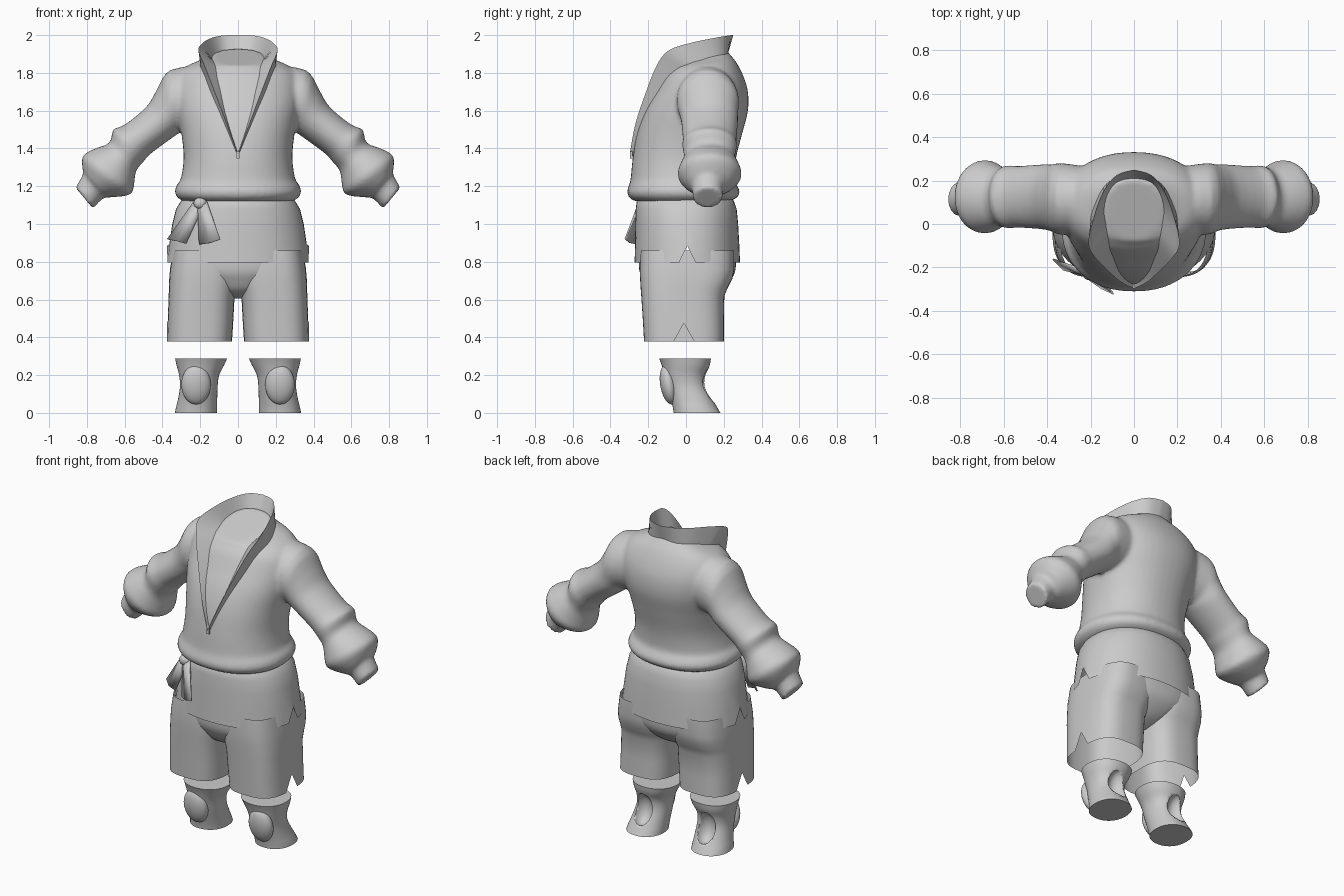
import bpy, bmesh, math
from mathutils import Vector

if "Cube" in bpy.data.objects:
    bpy.data.objects.remove(bpy.data.objects["Cube"])

N = 48


def spline(rows, k=4):
    """Catmull-Rom interpolation between rows of numbers."""
    out = []
    for i in range(len(rows) - 1):
        a, b, c, d = (rows[max(0, min(len(rows) - 1, i + j))] for j in (-1, 0, 1, 2))
        for s in range(k):
            t = s / k
            out.append([0.5 * (2 * q + (r - p) * t + (2 * p - 5 * q + 4 * r - w) * t * t
                               + (3 * q - p - 3 * r + w) * t ** 3)
                        for p, q, r, w in zip(a, b, c, d)])
    return out + [list(rows[-1])]


def ring(z, x0, x1, y0, y1, tilt=0.0, e=2.2):
    """Horizontal superellipse ring, optionally tilted up to the back."""
    pts = []
    for i in range(N):
        a = 2 * math.pi * i / N
        c, s = math.cos(a), math.sin(a)
        u = math.copysign(abs(c) ** (2 / e), c)
        v = math.copysign(abs(s) ** (2 / e), s)
        pts.append(Vector(((x0 + x1) / 2 + u * (x1 - x0) / 2,
                           (y0 + y1) / 2 + v * (y1 - y0) / 2, z + tilt * v)))
    return pts


def loft(bm, rings, cap=True, closed=True):
    vs = [[bm.verts.new(p) for p in r] for r in rings]
    n = len(vs[0])
    for a, b in zip(vs, vs[1:]):
        for i in range(n if closed else n - 1):
            j = (i + 1) % n
            bm.faces.new((a[i], a[j], b[j], b[i]))
    if cap:
        bm.faces.new(vs[0])
        bm.faces.new(vs[-1])


def finish(name, bm, mirror=False, angle=40):
    bmesh.ops.recalc_face_normals(bm, faces=bm.faces)
    me = bpy.data.meshes.new(name)
    bm.to_mesh(me)
    bm.free()
    ob = bpy.data.objects.new(name, me)
    bpy.context.collection.objects.link(ob)
    bpy.ops.object.select_all(action='DESELECT')
    ob.select_set(True)
    bpy.context.view_layer.objects.active = ob
    bpy.ops.object.shade_smooth_by_angle(angle=math.radians(angle))
    if mirror:
        ob.modifiers.new("mirror", 'MIRROR')
    return ob


# Jacket: torso and two puffed sleeves fused into one smooth skin
bm = bmesh.new()
torso = [  # z, half width, front y, back y, tilt
    (1.12, .29, -.27, .23, 0), (1.14, .32, -.30, .27, 0), (1.17, .335, -.312, .285, 0),
    (1.205, .325, -.302, .27, 0), (1.24, .303, -.293, .255, 0), (1.35, .288, -.282, .265, 0),
    (1.48, .30, -.26, .298, 0), (1.6, .325, -.22, .328, 0), (1.7, .335, -.168, .328, 0),
    (1.78, .32, -.125, .305, 0), (1.835, .27, -.09, .27, .015), (1.865, .19, -.08, .235, .03),
    (1.885, .13, -.07, .205, .045)]
loft(bm, [ring(z, -w, w, f, b, t) for z, w, f, b, t in spline(torso)])
sleeve = [  # upper x, z, lower x, z, depth radius, centre y
    (.18, 1.84, .20, 1.50, .15, .11), (.36, 1.815, .30, 1.49, .165, .115),
    (.43, 1.71, .32, 1.475, .155, .12), (.485, 1.62, .35, 1.455, .15, .125),
    (.60, 1.525, .465, 1.37, .142, .125), (.66, 1.50, .50, 1.33, .145, .125),
    (.68, 1.43, .54, 1.28, .135, .125), (.755, 1.40, .55, 1.21, .155, .125),
    (.822, 1.36, .572, 1.155, .168, .125), (.822, 1.285, .69, 1.14, .115, .12),
    (.82, 1.265, .715, 1.135, .085, .115), (.86, 1.193, .768, 1.082, .078, .115)]
for side in (1, -1):
    rings = []
    for ux, uz, lx, lz, ry, cy in spline(sleeve, 3):
        r = []
        for i in range(N):
            a = 2 * math.pi * i / N
            t = 0.5 + 0.5 * math.cos(a)
            r.append(Vector((side * (lx + (ux - lx) * t), cy + ry * math.sin(a),
                             lz + (uz - lz) * t)))
        rings.append(r)
    loft(bm, rings)
jacket = finish("jacket", bm)
mod = jacket.modifiers.new("fuse", 'REMESH')
mod.mode = 'VOXEL'
mod.voxel_size = 0.012
mod.use_smooth_shade = True
mod = jacket.modifiers.new("soften", 'SMOOTH')
mod.factor = 0.5
mod.iterations = 5

# Collar: open wedge running from the V point round the neck (inner, top, outer)
inner = [(0, -.275, 1.37), (.045, -.225, 1.53), (.08, -.15, 1.69), (.115, -.075, 1.82),
         (.13, 0, 1.86), (.13, .08, 1.87), (.11, .15, 1.89), (.07, .19, 1.90), (0, .205, 1.91)]
top = [(0, -.298, 1.37), (.06, -.268, 1.53), (.12, -.215, 1.69), (.178, -.155, 1.84),
       (.21, -.09, 1.92), (.185, .03, 1.96), (.14, .15, 1.985), (.08, .225, 1.998), (0, .25, 2.0)]
outer = [(0, -.275, 1.355), (.072, -.225, 1.51), (.14, -.145, 1.67), (.19, -.05, 1.81),
         (.20, .02, 1.85), (.18, .09, 1.87), (.14, .17, 1.89), (.08, .215, 1.90), (0, .225, 1.91)]
bm = bmesh.new()
loft(bm, [spline(r) for r in (inner, top, outer)], cap=False, closed=False)
finish("collar", bm, mirror=True)

# Zip pull at the bottom of the V
bm = bmesh.new()
bmesh.ops.create_cube(bm, size=1)
bmesh.ops.scale(bm, vec=(.018, .012, .035), verts=bm.verts)
bmesh.ops.translate(bm, vec=(0, -.29, 1.365), verts=bm.verts)
finish("zip_pull", bm)

# Sash skirt with a notch in the hem at each side
bm = bmesh.new()
skirt = [(1.15, .27, -.24, .23), (1.125, .30, -.26, .252), (1.08, .328, -.266, .268),
         (1.0, .348, -.268, .276), (.892, .364, -.27, .282), (.795, .376, -.272, .286)]
rings = [ring(z, -w, w, f, b) for z, w, f, b in skirt]
for i in (0, N // 2):
    rings[-1][i].z = .885
loft(bm, rings, cap=False)
finish("sash_skirt", bm)

# Bow: knot and two flared tails
bm = bmesh.new()
bmesh.ops.create_uvsphere(bm, u_segments=16, v_segments=10, radius=1)
bmesh.ops.scale(bm, vec=(.035, .025, .03), verts=bm.verts)
bmesh.ops.translate(bm, vec=(-.2, -.235, 1.11), verts=bm.verts)
finish("bow_knot", bm)
tails = {"bow_tail_outer": [[(-.235, -.215, 1.12), (-.21, -.24, 1.115), (-.18, -.235, 1.10)],
                            [(-.376, -.165, .92), (-.325, -.215, .91), (-.275, -.22, .895)]],
         "bow_tail_inner": [[(-.215, -.235, 1.11), (-.19, -.25, 1.12), (-.165, -.24, 1.12)],
                            [(-.207, -.26, .892), (-.15, -.30, .90), (-.095, -.325, .92)]]}
for name, rows in tails.items():
    bm = bmesh.new()
    loft(bm, rows, cap=False, closed=False)
    finish(name, bm, angle=20).modifiers.new("cloth", 'SOLIDIFY').thickness = .008

# Shorts: open legs with an outer hem notch, plus the seat joining them
bm = bmesh.new()
legs = [(.86, 0, .345, -.24, .255), (.76, 0, .36, -.245, .255), (.71, 0, .364, -.243, .245),
        (.66, .008, .366, -.24, .22), (.62, .018, .367, -.237, .203), (.485, .025, .372, -.228, .2),
        (.378, .032, .376, -.222, .2)]
rings = [ring(*r, e=3) for r in legs]
rings[-1][0].z = .475
loft(bm, rings, cap=False)
finish("shorts_leg", bm, mirror=True)
bm = bmesh.new()
seat = [(.605, .05, -.08, .09), (.64, .14, -.18, .17), (.70, .25, -.225, .235),
        (.76, .33, -.248, .262), (.86, .34, -.25, .265)]
loft(bm, [ring(z, -w, w, f, b, e=2.4) for z, w, f, b in spline(seat)])
finish("shorts_seat", bm)

# Lower leg guards with an oval recess in the calf
bm = bmesh.new()
guard = [(.288, .058, .333, -.142, .132), (.25, .075, .325, -.128, .125), (.20, .1, .312, -.115, .106),
         (.14, .108, .307, -.1, .108), (.07, .11, .318, -.08, .142), (.03, .11, .328, -.07, .165),
         (0, .11, .334, -.065, .182)]
loft(bm, [ring(*r) for r in spline(guard, 3)])
leg = finish("leg_guard", bm)
bm = bmesh.new()
bmesh.ops.create_uvsphere(bm, u_segments=32, v_segments=20, radius=1)
bmesh.ops.scale(bm, vec=(.058, .07, .095), verts=bm.verts)
bmesh.ops.translate(bm, vec=(.215, .125, .14), verts=bm.verts)
cutter = finish("calf_cutter", bm)
cutter.hide_render = True
cutter.hide_set(True)
cut = leg.modifiers.new("recess", 'BOOLEAN')
cut.operation = 'DIFFERENCE'
cut.solver = 'EXACT'
cut.object = cutter
leg.modifiers.new("mirror", 'MIRROR')

# Oval knee pads, leaning with the shin
bm = bmesh.new()
bmesh.ops.create_uvsphere(bm, u_segments=32, v_segments=20, radius=1)
for v in bm.verts:
    x, y, z = v.co
    v.co = (.222 + .078 * x, -.092 + .045 * y - .14 * .105 * z, .15 + .105 * z)
finish("knee_pad", bm, mirror=True)
